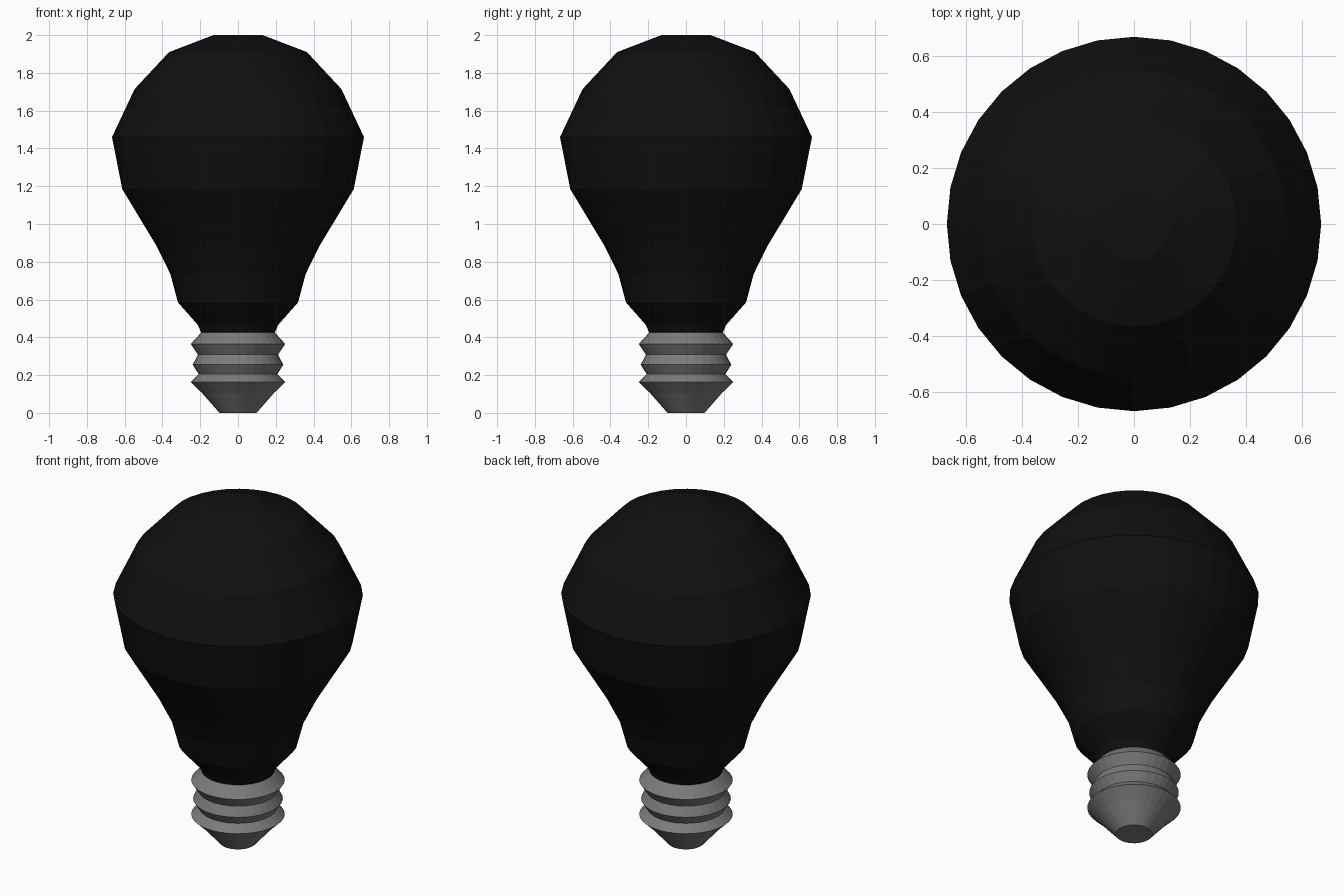
import bpy
import bmesh
from math import cos, sin, tau

if "Cube" in bpy.data.objects:
    bpy.data.objects.remove(bpy.data.objects["Cube"])

SIDES = 32


def material(name, value):
    mat = bpy.data.materials.new(name)
    mat.diffuse_color = (value, value, value, 1)
    mat.use_nodes = True
    mat.node_tree.nodes["Principled BSDF"].inputs["Base Color"].default_value = mat.diffuse_color
    return mat


def lathe(name, profile, mat, cap_bottom=False, cap_top=False):
    """Spin a bottom-to-top (radius, height) profile around z, flat shaded."""
    bm = bmesh.new()
    rings = [[bm.verts.new((r * cos(tau * i / SIDES), r * sin(tau * i / SIDES), z))
              for i in range(SIDES)] for r, z in profile]
    for low, high in zip(rings, rings[1:]):
        for i in range(SIDES):
            j = (i + 1) % SIDES
            bm.faces.new((low[i], low[j], high[j], high[i]))
    if cap_bottom:
        bm.faces.new(rings[0][::-1])
    if cap_top:
        bm.faces.new(rings[-1])
    mesh = bpy.data.meshes.new(name)
    bm.to_mesh(mesh)
    bm.free()
    mesh.materials.append(mat)
    obj = bpy.data.objects.new(name, mesh)
    bpy.context.collection.objects.link(obj)
    return obj


# Glass bulb: narrow neck widening to the round head
lathe("glass_bulb", [
    (0.195, 0.425), (0.212, 0.465), (0.318, 0.585), (0.358, 0.735),
    (0.432, 0.885), (0.613, 1.185), (0.667, 1.46), (0.547, 1.715),
    (0.365, 1.91), (0.13, 2.0),
], material("black_glass", 0.005), cap_top=True)

# Screw base: three thread ridges above a tapered contact
lathe("screw_base", [
    (0.098, 0.0), (0.19, 0.105), (0.25, 0.163), (0.208, 0.205),
    (0.24, 0.255), (0.212, 0.308), (0.25, 0.365), (0.195, 0.425),
], material("grey_metal", 0.2), cap_bottom=True)
